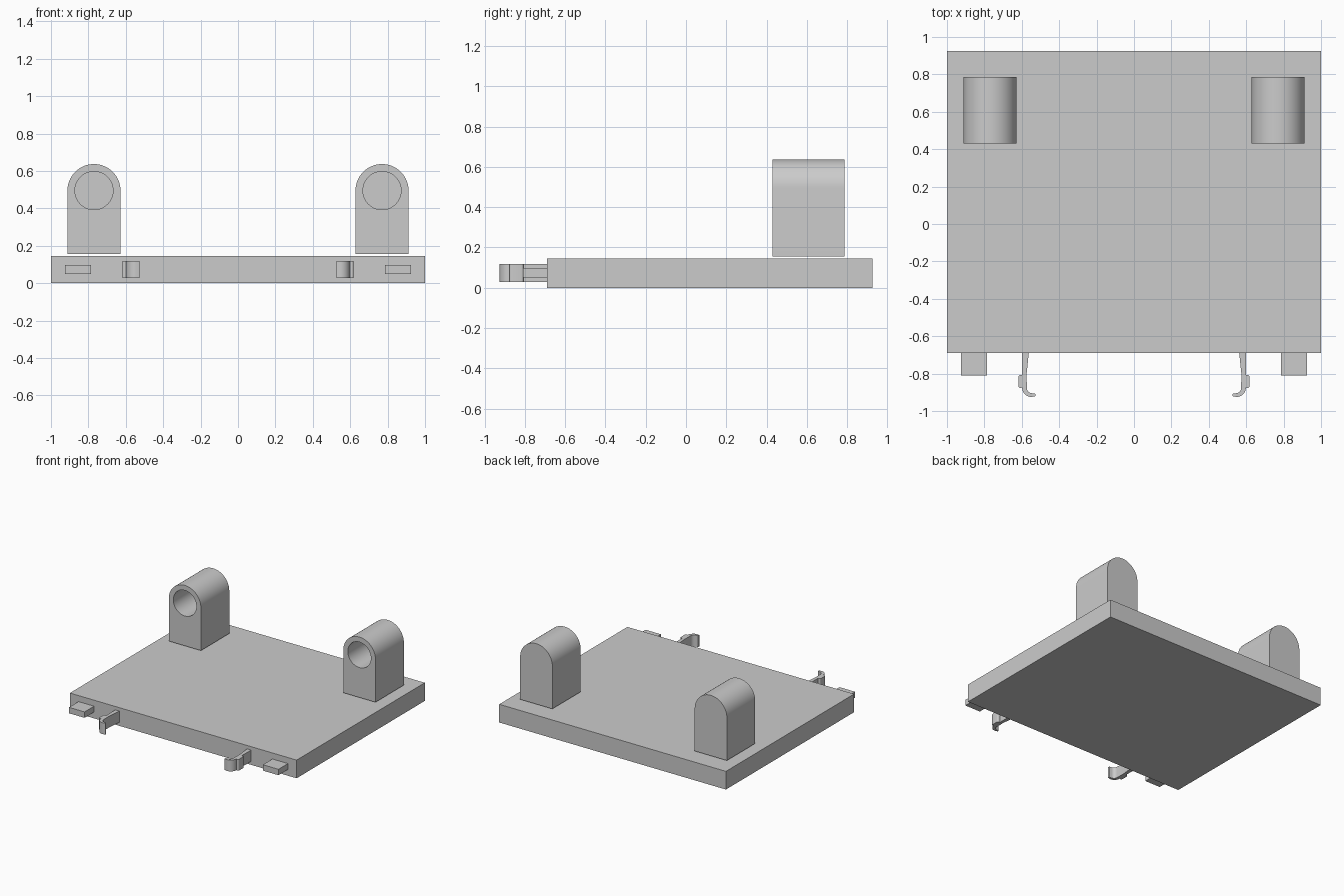
import bpy, bmesh
from math import sin, cos, pi, radians
from mathutils import Vector

cube = bpy.data.objects.get("Cube")
if cube:
    bpy.data.objects.remove(cube, do_unlink=True)

# Single grey plastic
grey = bpy.data.materials.new("grey_plastic")
grey.use_nodes = True
colour = (0.6, 0.6, 0.6, 1)
grey.diffuse_color = colour
grey.node_tree.nodes["Principled BSDF"].inputs["Base Color"].default_value = colour


def arc(cx, cy, rx, ry, start, end, steps):
    """Points along an elliptical arc, angles in degrees."""
    angles = [radians(start + (end - start) * i / steps) for i in range(steps + 1)]
    return [(cx + rx * cos(a), cy + ry * sin(a)) for a in angles]


def prism(name, outline, axis, low, high):
    """Extrude a closed 2D outline along y (outline is x,z) or z (outline is x,y)."""
    def place(p, d):
        return (p[0], d, p[1]) if axis == "y" else (p[0], p[1], d)
    bm = bmesh.new()
    face = bm.faces.new([bm.verts.new(place(p, low)) for p in outline])
    top = bmesh.ops.extrude_face_region(bm, geom=[face])["geom"]
    shift = Vector(place((0, 0), high - low))
    bmesh.ops.translate(bm, vec=shift, verts=[v for v in top if isinstance(v, bmesh.types.BMVert)])
    bmesh.ops.recalc_face_normals(bm, faces=bm.faces)
    mesh = bpy.data.meshes.new(name)
    bm.to_mesh(mesh)
    bm.free()
    mesh.materials.append(grey)
    obj = bpy.data.objects.new(name, mesh)
    bpy.context.collection.objects.link(obj)
    return obj


def activate(obj):
    bpy.ops.object.select_all(action="DESELECT")
    obj.select_set(True)
    bpy.context.view_layer.objects.active = obj


def smooth(obj):
    activate(obj)
    bpy.ops.object.shade_smooth_by_angle(angle=radians(35))


def mirror(obj):
    obj.modifiers.new("mirror", "MIRROR").use_clip = False


def rect(x0, x1, y0, y1):
    return [(x0, y0), (x1, y0), (x1, y1), (x0, y1)]


# Base plate
prism("base_plate", rect(-1, 1, -0.69, 0.925), "z", 0, 0.145)

# Upright round-topped lugs, each with a blind hole in the front
lug_x, lug_z, lug_r = 0.77, 0.495, 0.142
outline = [(lug_x - lug_r, 0.155), (lug_x + lug_r, 0.155)]
outline += arc(lug_x, lug_z, lug_r, lug_r, 0, 180, 32)
lugs = prism("pivot_lugs", outline, "y", 0.43, 0.787)
bore = prism("bore_cutter", arc(lug_x, lug_z, 0.102, 0.102, 0, 360, 48)[:-1], "y", 0.33, 0.73)
bore.hide_render = True
cut = lugs.modifiers.new("bore", "BOOLEAN")
cut.operation = "DIFFERENCE"
cut.solver = "EXACT"
cut.object = bore
activate(lugs)
bpy.ops.object.modifier_apply(modifier="bore")
bpy.data.objects.remove(bore, do_unlink=True)
smooth(lugs)
mirror(lugs)

# Flat locating tabs on the front edge
mirror(prism("locating_tabs", rect(0.787, 0.924, -0.81, -0.685), "z", 0.05, 0.097))

# Spring clips: tapered arm, outer bump and inward hook
clip = [(0.562, -0.685), (0.574, -0.80)]
clip += arc(0.545, -0.875, 0.028, 0.03, 0, -90, 8)
clip += [(0.528, -0.908), (0.526, -0.92)]
clip += arc(0.548, -0.875, 0.05, 0.05, -90, 0, 10)
clip += arc(0.608, -0.867, 0.01, 0.01, -90, 0, 4)
clip += arc(0.608, -0.817, 0.01, 0.01, 0, 90, 4)
clip += [(0.598, -0.807), (0.6, -0.685)]
clips = prism("spring_clips", clip, "z", 0.028, 0.118)
smooth(clips)
mirror(clips)
